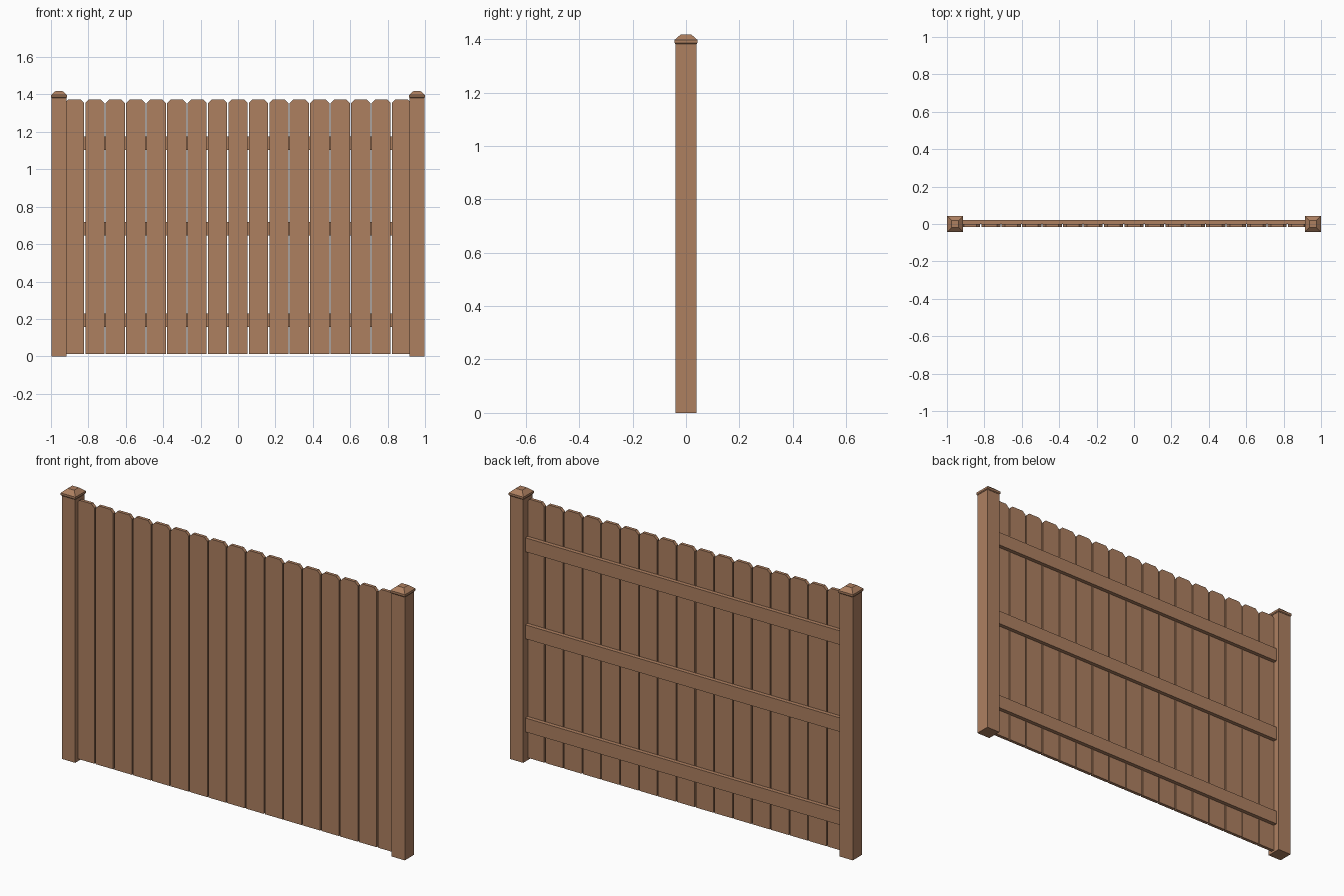
import bpy, bmesh

if "Cube" in bpy.data.objects:
    bpy.data.objects.remove(bpy.data.objects["Cube"])

wood = bpy.data.materials.new("brown_wood")
wood.diffuse_color = (0.42, 0.215, 0.118, 1)
wood.use_nodes = True
wood.node_tree.nodes["Principled BSDF"].inputs["Base Color"].default_value = wood.diffuse_color


def finish(name, bm):
    bmesh.ops.recalc_face_normals(bm, faces=bm.faces)
    mesh = bpy.data.meshes.new(name)
    bm.to_mesh(mesh)
    bm.free()
    mesh.materials.append(wood)
    obj = bpy.data.objects.new(name, mesh)
    bpy.context.collection.objects.link(obj)
    return obj


def extrude_outline(name, outline, y0, y1):
    """Solid made from an x/z outline pushed from y0 to y1."""
    bm = bmesh.new()
    face = bm.faces.new([bm.verts.new((x, y0, z)) for x, z in outline])
    ext = bmesh.ops.extrude_face_region(bm, geom=[face])
    moved = [g for g in ext["geom"] if isinstance(g, bmesh.types.BMVert)]
    bmesh.ops.translate(bm, verts=moved, vec=(0, y1 - y0, 0))
    return finish(name, bm)


def square_stack(name, cx, levels):
    """Solid made from stacked squares given as (half width, height)."""
    bm = bmesh.new()
    rings = [[bm.verts.new((cx + sx * h, sy * h, z))
              for sx, sy in ((-1, -1), (1, -1), (1, 1), (-1, 1))]
             for h, z in levels]
    for low, high in zip(rings, rings[1:]):
        for i in range(4):
            j = (i + 1) % 4
            bm.faces.new((low[i], low[j], high[j], high[i]))
    bm.faces.new(rings[0][::-1])
    bm.faces.new(rings[-1])
    return finish(name, bm)


# Posts and their caps
for side, label in ((-1, "left"), (1, "right")):
    cx = side * 0.957
    square_stack(label + "_post", cx, [(0.039, 0), (0.039, 1.385)])
    square_stack(label + "_post_cap", cx,
                 [(0.040, 1.382), (0.043, 1.386), (0.043, 1.397), (0.019, 1.418)])

# Pickets with clipped top corners
PITCH, HALF, CLIP = 0.1093, 0.0515, 0.018
for i in range(17):
    c = (i - 8) * PITCH
    extrude_outline(f"picket_{i + 1}", [
        (c - HALF, 0.012), (c + HALF, 0.012), (c + HALF, 1.372 - CLIP),
        (c + HALF - CLIP, 1.372), (c - HALF + CLIP, 1.372), (c - HALF, 1.372 - CLIP)],
        -0.016, 0.001)

# Back rails
for label, z0 in (("bottom", 0.156), ("middle", 0.645), ("top", 1.102)):
    extrude_outline(label + "_rail", [
        (-0.925, z0), (0.925, z0), (0.925, z0 + 0.073), (-0.925, z0 + 0.073)],
        0.001, 0.022)
